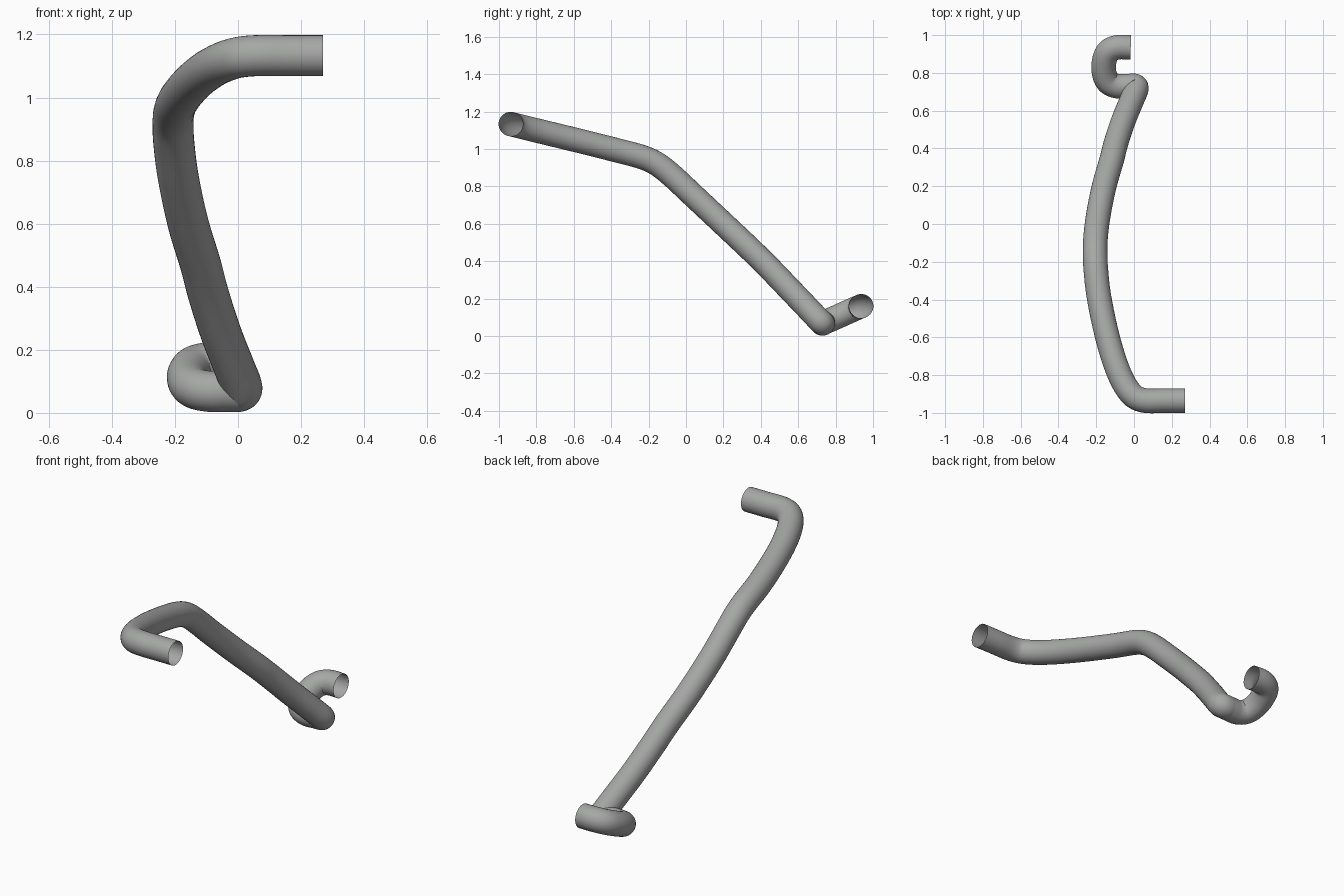
import bpy, bmesh, math
from mathutils import Vector

if "Cube" in bpy.data.objects:
    bpy.data.objects.remove(bpy.data.objects["Cube"])

RADIUS, SIDES, STEPS = 0.065, 32, 6

# Centre line of the pipe, from the upper end to the lower end
PATH = [Vector(p) for p in (
    (0.27, -0.935, 1.133), (0.16, -0.935, 1.133), (0.06, -0.935, 1.133), (0.0, -0.912, 1.127),
    (-0.055, -0.84, 1.109), (-0.105, -0.72, 1.08), (-0.15, -0.56, 1.041), (-0.188, -0.37, 0.993),
    (-0.203, -0.23, 0.955), (-0.206, -0.155, 0.92), (-0.204, -0.08, 0.862),
    (-0.19, 0.04, 0.75), (-0.158, 0.2, 0.6), (-0.118, 0.34, 0.468), (-0.095, 0.43, 0.38),
    (-0.055, 0.55, 0.255), (-0.01, 0.66, 0.14), (0.012, 0.715, 0.082), (0.006, 0.73, 0.069),
    (-0.03, 0.73, 0.068), (-0.09, 0.73, 0.068), (-0.137, 0.752, 0.078), (-0.158, 0.80, 0.099),
    (-0.158, 0.86, 0.126), (-0.137, 0.912, 0.149), (-0.09, 0.935, 0.159), (-0.018, 0.935, 0.159))]


def smooth_path(pts):
    """Centripetal-style cubic through the points."""
    tang = []
    for i, p in enumerate(pts):
        a, b = pts[max(i - 1, 0)], pts[min(i + 1, len(pts) - 1)]
        tang.append((b - a).normalized())
    out = []
    for i in range(len(pts) - 1):
        p, q = pts[i], pts[i + 1]
        d = (q - p).length
        for k in range(STEPS):
            t = k / STEPS
            out.append(p * (2*t**3 - 3*t*t + 1) + tang[i] * d * (t**3 - 2*t*t + t)
                       + q * (3*t*t - 2*t**3) + tang[i + 1] * d * (t**3 - t*t))
    return out + [pts[-1]]


# Sweep an open circle along the path without twisting
line = smooth_path(PATH)
bm = bmesh.new()
normal, rings = Vector((0, 0, 1)), []
for i, c in enumerate(line):
    t = (line[min(i + 1, len(line) - 1)] - line[max(i - 1, 0)]).normalized()
    normal = (normal - t * normal.dot(t)).normalized()
    side = t.cross(normal)
    rings.append([bm.verts.new(c + RADIUS * (normal * math.cos(a) + side * math.sin(a)))
                  for a in (2 * math.pi * k / SIDES for k in range(SIDES))])
for r, s in zip(rings, rings[1:]):
    for k in range(SIDES):
        j = (k + 1) % SIDES
        bm.faces.new((r[k], r[j], s[j], s[k])).smooth = True

mesh = bpy.data.meshes.new("bent_pipe")
bm.to_mesh(mesh)
bm.free()
pipe = bpy.data.objects.new("bent_pipe", mesh)
bpy.context.collection.objects.link(pipe)

grey = bpy.data.materials.new("pipe grey")
grey.diffuse_color = (0.38, 0.39, 0.38, 1)
grey.use_nodes = True
grey.node_tree.nodes["Principled BSDF"].inputs["Base Color"].default_value = grey.diffuse_color
mesh.materials.append(grey)
